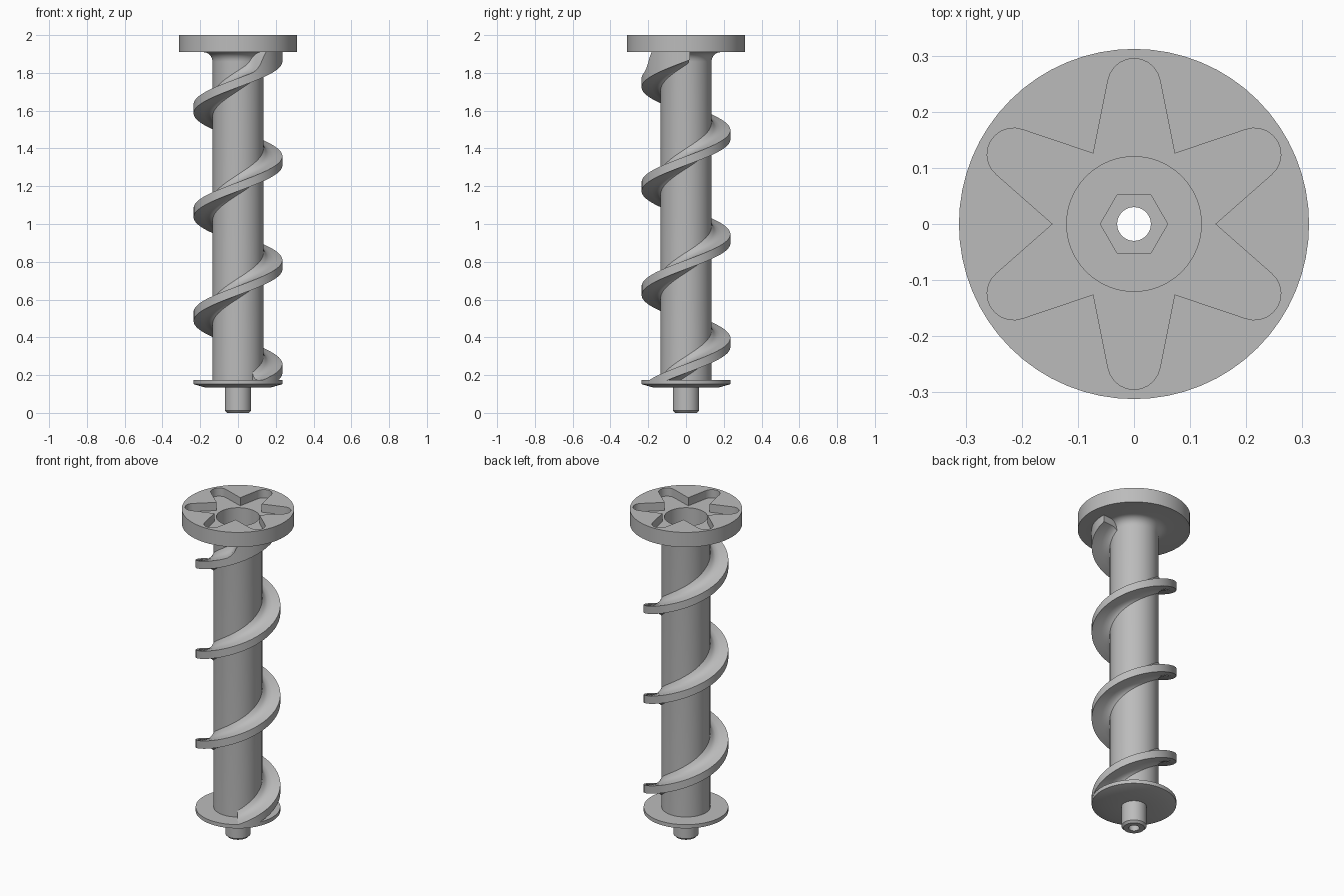
import bpy, bmesh, math
from math import cos, sin, radians

cube = bpy.data.objects.get("Cube")
if cube:
    bpy.data.objects.remove(cube, do_unlink=True)

grey = bpy.data.materials.new("grey_plastic")
grey.use_nodes = True
colour = (0.5, 0.5, 0.5, 1)
grey.diffuse_color = colour
grey.node_tree.nodes["Principled BSDF"].inputs["Base Color"].default_value = colour


def finish(bm, name):
    bmesh.ops.recalc_face_normals(bm, faces=bm.faces)
    mesh = bpy.data.meshes.new(name)
    bm.to_mesh(mesh)
    bm.free()
    mesh.materials.append(grey)
    ob = bpy.data.objects.new(name, mesh)
    bpy.context.collection.objects.link(ob)
    return ob


def skin(bm, rings, closed):
    """Join rings of points with quads, capping the ends of an open sweep."""
    rows = [[bm.verts.new(p) for p in ring] for ring in rings]
    n = len(rows[0])
    pairs = list(zip(rows, rows[1:]))
    if closed:
        pairs.append((rows[-1], rows[0]))
    else:
        bm.faces.new(rows[0])
        bm.faces.new(rows[-1])
    for a, b in pairs:
        for i in range(n):
            j = (i + 1) % n
            bm.faces.new((a[i], a[j], b[j], b[i]))


def prism(name, outline, low, high):
    bm = bmesh.new()
    skin(bm, [[(x, y, z) for x, y in outline] for z in (low, high)], False)
    return finish(bm, name)


def polar(r, degrees):
    return r * cos(radians(degrees)), r * sin(radians(degrees))


def smooth(ob):
    bpy.ops.object.select_all(action="DESELECT")
    ob.select_set(True)
    bpy.context.view_layer.objects.active = ob
    bpy.ops.object.shade_smooth_by_angle(angle=radians(32))


# Body: pin, lower flange, hollow shaft and head disc in one turned profile
SIDES = 64
BORE_FLOOR = 0.3
profile = [(0.03, 0), (0.058, 0), (0.07, 0.012), (0.07, 0.135), (0.175, 0.135),
           (0.235, 0.152), (0.235, 0.175), (0.135, 0.175)]
# Fillet under the head
profile += [(0.185 - 0.05 * cos(radians(a)), 1.86 + 0.05 * sin(radians(a)))
            for a in range(0, 91, 15)]
profile += [(0.312, 1.91), (0.312, 2), (0.12, 2), (0.12, BORE_FLOOR), (0.03, BORE_FLOOR)]
bm = bmesh.new()
skin(bm, [[(*polar(r, 360 * s / SIDES), z) for r, z in profile]
          for s in range(SIDES)], True)
body = finish(bm, "shaft_and_head")

# Cutters: six-armed star recess in the head, hexagonal socket below the bore
star = []
for k in range(6):
    star.append(polar(0.145, 60 * k))
    mid = 60 * k + 30
    cx, cy = polar(0.248, mid)
    for a in range(-80, 81, 16):
        dx, dy = polar(0.047, mid + a)
        star.append((cx + dx, cy + dy))
hexagon = [polar(0.06, 60 * k) for k in range(6)]
for cutter in (prism("star_cutter", star, 1.95, 2.1),
               prism("hex_cutter", hexagon, 0.18, BORE_FLOOR + 0.1)):
    cutter.hide_render = True
    cut = body.modifiers.new("cut", "BOOLEAN")
    cut.operation = "DIFFERENCE"
    cut.solver = "EXACT"
    cut.object = cutter
    bpy.context.view_layer.objects.active = body
    bpy.ops.object.modifier_apply(modifier=cut.name)
    bpy.data.objects.remove(cutter, do_unlink=True)
smooth(body)

# Screw flight: thin blade with a root fillet, right-handed, three turns
PITCH = 0.55
upper = [(0.235, 0.024), (0.19, 0.024), (0.165, 0.029), (0.148, 0.042),
         (0.138, 0.06), (0.128, 0.075)]
lower = [(0.128, -0.05), (0.14, -0.037), (0.155, -0.027), (0.18, -0.024), (0.235, -0.024)]
START, END, STEP = -56, 1085, 5
rings = []
steps = round((END - START) / STEP)
for i in range(steps + 1):
    angle = START + (END - START) * i / steps
    base = 0.235 + PITCH * angle / 360
    # The last part of the blade thickens up into the head
    t = min(max((angle - 1080 + 74) / 22, 0), 1)
    ring = []
    for r, h in upper:
        z = base + h
        z += (1.915 - z) * t ** 3
        ring.append((*polar(r, angle), min(max(z, 0.168), 1.915)))
    for r, h in lower:
        ring.append((*polar(r, angle), max(base + h, 0.16)))
    rings.append(ring)
bm = bmesh.new()
skin(bm, rings, False)
smooth(finish(bm, "screw_flight"))
